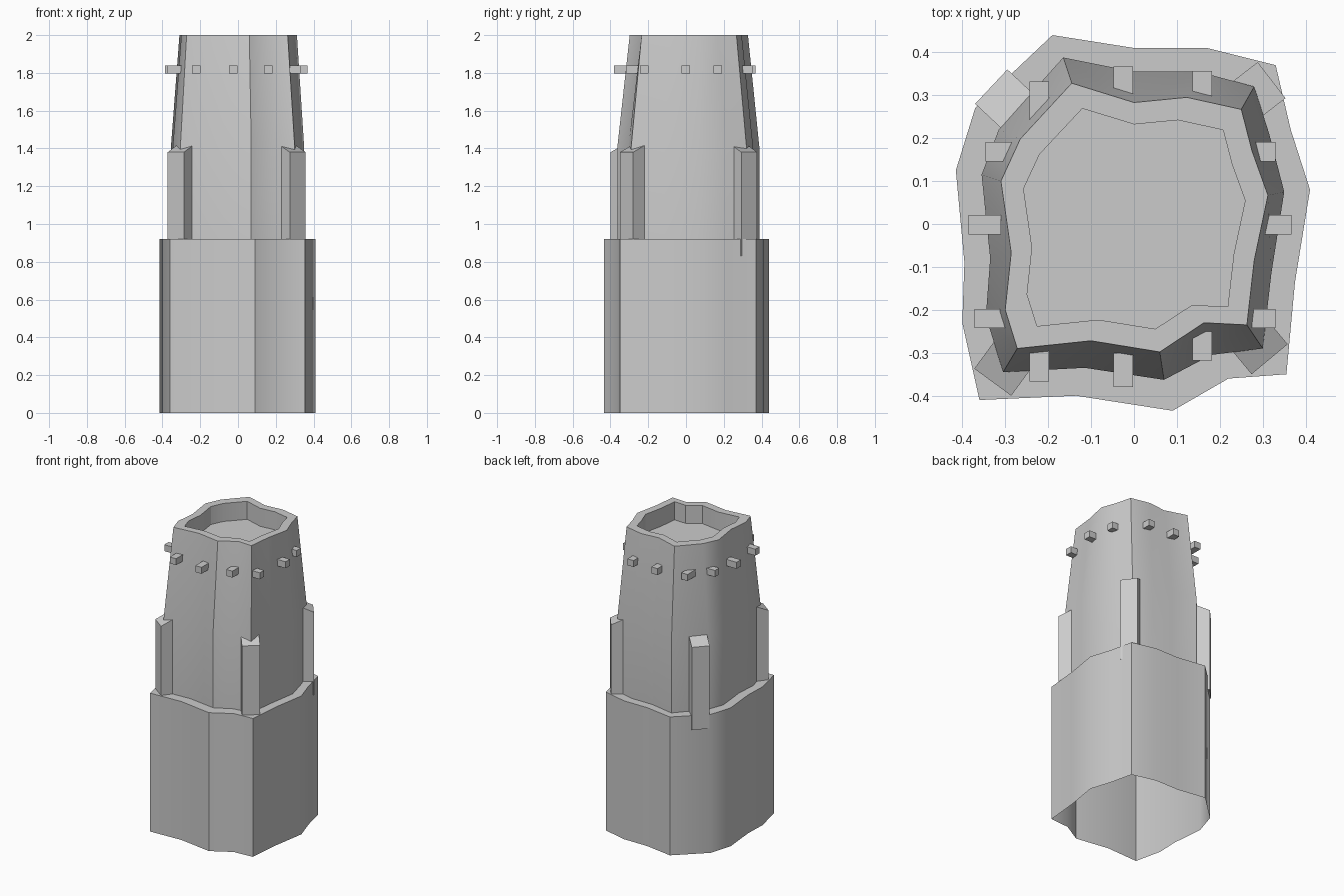
import bpy, bmesh, math
from mathutils import Vector

if "Cube" in bpy.data.objects:
    bpy.data.objects.remove(bpy.data.objects["Cube"])

# Irregular plan outlines, clockwise from the back-left corner
BASE = [(-.19, .44), (0, .41), (.17, .41), (.33, .37), (.365, .22), (.41, .08),
        (.375, -.135), (.355, -.35), (.22, -.36), (.09, -.435), (-.135, -.40),
        (-.36, -.41), (-.40, -.23), (-.395, -.09), (-.415, .125), (-.37, .27)]
BODY = [(-.165, .388), (0, .355), (.15, .355), (.28, .32), (.315, .21), (.35, .075),
        (.32, -.115), (.30, -.29), (.18, -.305), (.07, -.363), (-.115, -.335),
        (-.305, -.345), (-.345, -.215), (-.335, -.08), (-.355, .115), (-.315, .22)]
RIM = [(-.145, .328), (0, .283), (.123, .295), (.25, .267), (.275, .17), (.312, .067),
       (.28, -.085), (.263, -.235), (.163, -.23), (.06, -.298), (-.10, -.272),
       (-.272, -.29), (-.30, -.20), (-.286, -.067), (-.31, .10), (-.265, .198)]
FLOOR = [(x * .83, y * .82) for x, y in RIM]


def finish(name, bm):
    mesh = bpy.data.meshes.new(name)
    bm.to_mesh(mesh)
    bm.free()
    ob = bpy.data.objects.new(name, mesh)
    bpy.context.collection.objects.link(ob)
    return ob


def prism(name, plan, z0, tops):
    """Upright block over a plan, with its own top height at each corner."""
    bm = bmesh.new()
    lo = [bm.verts.new((x, y, z0)) for x, y in plan]
    hi = [bm.verts.new((x, y, t)) for (x, y), t in zip(plan, tops)]
    n = len(plan)
    for i in range(n):
        j = (i + 1) % n
        bm.faces.new((lo[i], lo[j], hi[j], hi[i]))
    bm.faces.new(lo[::-1])
    bm.faces.new(hi)
    bmesh.ops.recalc_face_normals(bm, faces=bm.faces)
    return finish(name, bm)


# Tower shell: open-bottomed base, ledge, tapering body, rim and sunken floor
bm = bmesh.new()
rings = [[bm.verts.new((x, y, z)) for x, y in plan] for plan, z in
         [(BASE, 0), (BASE, .92), (BODY, .92), (BODY, 1.41), (RIM, 2), (FLOOR, 2), (FLOOR, 1.88)]]
for lo, hi in zip(rings, rings[1:]):
    for i in range(len(lo)):
        j = (i + 1) % len(lo)
        bm.faces.new((lo[j], lo[i], hi[i], hi[j]))
bm.faces.new(rings[-1][::-1])
tower = finish("tower_shell", bm)
bpy.context.view_layer.objects.active = tower
tower.select_set(True)
bpy.ops.object.shade_smooth_by_angle(angle=math.radians(30))

# Corner buttresses: outer edge of each, extended inwards under a sloping top
for name, a, b in [("back_left", (-.37, .28), (-.295, .36)),
                   ("back_right", (.288, .377), (.353, .293)),
                   ("front_right", (.358, -.28), (.274, -.35)),
                   ("front_left", (-.286, -.40), (-.372, -.337))]:
    a, b = Vector(a), Vector(b)
    d = (b - a).normalized()
    inward = Vector((d.y, -d.x)) * .11
    prism("buttress_" + name, [a, b, b + inward, a + inward], .83, [1.38, 1.38, 1.43, 1.43])

# Small beam ends: (centre along the wall, outer reach, inner reach)
W = .0225
FRONT_BACK = [(-.221, -.367, -.29), (-.025, -.38, -.30), (.159, -.318, -.24),
              (-.221, .332, .24), (-.025, .367, .29), (.159, .356, .29)]
SIDES = [(.168, -.346, -.28), (-.002, -.386, -.31), (-.22, -.372, -.30),
         (.168, .33, .28), (-.002, .367, .30), (-.22, .33, .275)]
for k, (c, o, i) in enumerate(FRONT_BACK):
    prism(f"beam_end_fb_{k}", [(c - W, o), (c + W, o), (c + W, i), (c - W, i)], 1.797, [1.84] * 4)
for k, (c, o, i) in enumerate(SIDES):
    prism(f"beam_end_side_{k}", [(o, c - W), (o, c + W), (i, c + W), (i, c - W)], 1.797, [1.84] * 4)
